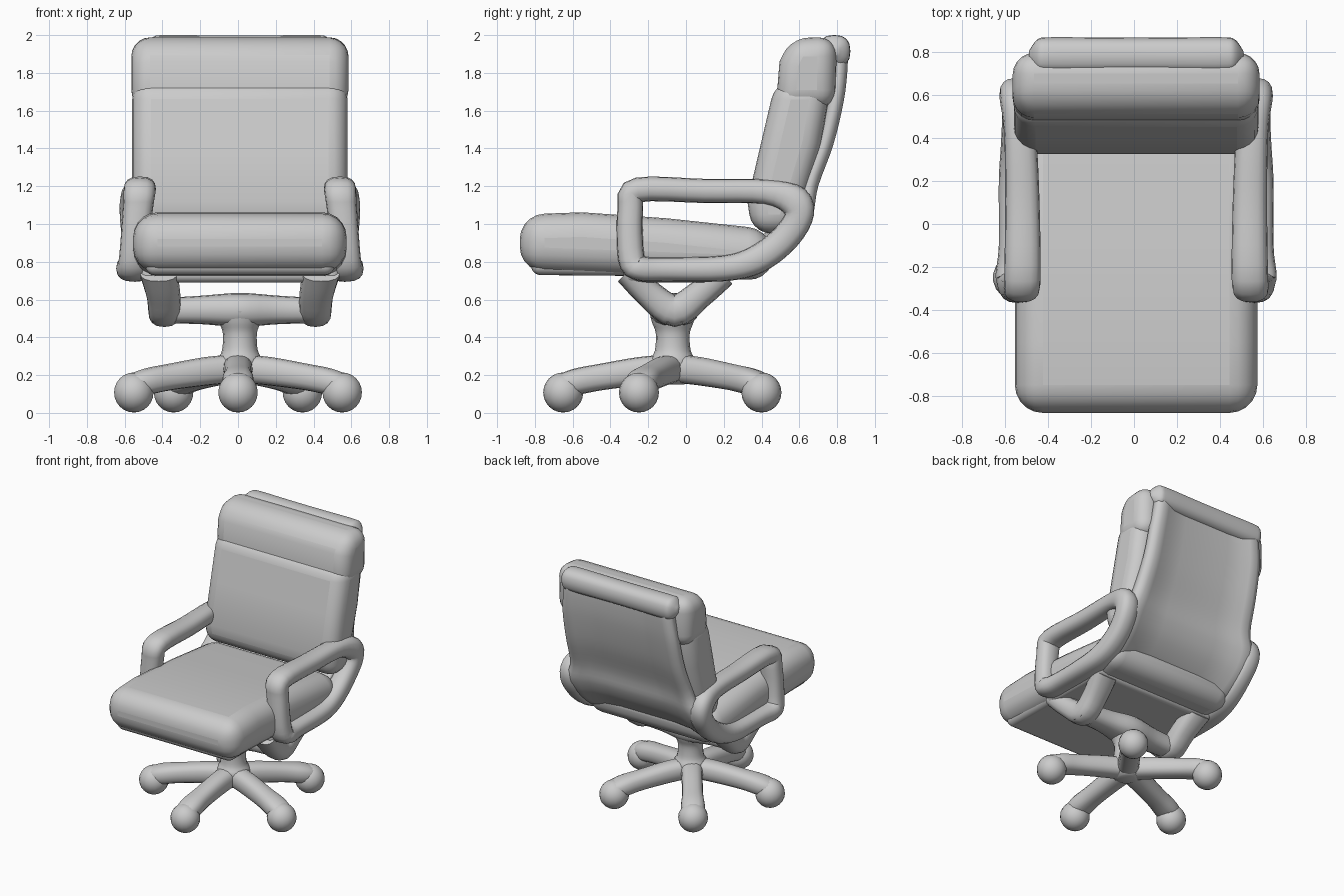
import bpy, bmesh, math
from mathutils import Vector

if "Cube" in bpy.data.objects:
    bpy.data.objects.remove(bpy.data.objects["Cube"])

X0 = 0.01  # upper half sits very slightly off centre


def finish(bm, name, angle=50, recalc=True):
    if recalc:
        bmesh.ops.recalc_face_normals(bm, faces=bm.faces[:])
    me = bpy.data.meshes.new(name)
    bm.to_mesh(me)
    bm.free()
    ob = bpy.data.objects.new(name, me)
    bpy.context.collection.objects.link(ob)
    bpy.ops.object.select_all(action='DESELECT')
    ob.select_set(True)
    bpy.context.view_layer.objects.active = ob
    bpy.ops.object.shade_smooth_by_angle(angle=math.radians(angle))
    return ob


def smooth(pts, steps=4, closed=False):
    """Catmull-Rom through points of any dimension."""
    n, out = len(pts), []
    get = (lambda i: pts[i % n]) if closed else (lambda i: pts[min(max(i, 0), n - 1)])
    for i in range(n if closed else n - 1):
        for k in range(steps):
            t = k / steps
            out.append([0.5 * (2 * b + (c - a) * t + (2 * a - 5 * b + 4 * c - d) * t * t
                               + (3 * b - a - 3 * c + d) * t ** 3)
                        for a, b, c, d in zip(get(i - 1), get(i), get(i + 1), get(i + 2))])
    if not closed:
        out.append(list(pts[-1]))
    return out


def sweep(name, pts, side, closed=False, sides=16, power=0.8):
    """Sweep a rounded section along (x, y, z, half_width, half_height) points."""
    path = smooth(pts, 4, closed)
    n, side = len(path), Vector(side)
    bm, rings = bmesh.new(), []
    for i, p in enumerate(path):
        a = path[(i - 1) % n if closed else max(i - 1, 0)]
        b = path[(i + 1) % n if closed else min(i + 1, n - 1)]
        tan = (Vector(b[:3]) - Vector(a[:3])).normalized()
        nor = tan.cross(side).normalized()
        ring = []
        for k in range(sides):
            c, s = math.cos(k * math.tau / sides), math.sin(k * math.tau / sides)
            c = math.copysign(abs(c) ** power, c)
            s = math.copysign(abs(s) ** power, s)
            ring.append(bm.verts.new(Vector(p[:3]) + side * c * p[3] + nor * s * p[4]))
        rings.append(ring)
    for i in range(n if closed else n - 1):
        r, q = rings[i], rings[(i + 1) % n]
        for k in range(sides):
            j = (k + 1) % sides
            bm.faces.new((r[k], r[j], q[j], q[k]))
    if not closed:
        bm.faces.new(rings[0])
        bm.faces.new(rings[-1])
    return finish(bm, name)


def slab(name, profile, half, bevel):
    """Side profile (y, z) extruded across x with soft rounded edges."""
    bm = bmesh.new()
    f = bm.faces.new([bm.verts.new((X0 - half, y, z)) for y, z in profile])
    ext = bmesh.ops.extrude_face_region(bm, geom=[f])
    vs = [v for v in ext['geom'] if isinstance(v, bmesh.types.BMVert)]
    bmesh.ops.translate(bm, verts=vs, vec=(2 * half, 0, 0))
    ob = finish(bm, name)
    m = ob.modifiers.new('round', 'BEVEL')
    m.width, m.segments, m.limit_method, m.angle_limit = bevel, 5, 'ANGLE', math.radians(30)
    return ob


# Cushions and the plates under the seat
slab('seat', [(-.88, .75), (-.88, 1.05), (-.55, 1.062), (-.1, 1.03), (.46, .97), (.46, .70)], .565, .13)
slab('seat_pan', [(-.82, .73), (-.82, .87), (.3, .87), (.3, .72)], .50, .05)
slab('under_plate', [(-.33, .69), (-.33, .80), (.25, .80), (.25, .69)], .53, .04)
slab('back_cushion', [(.35, .95), (.325, 1.12), (.395, 1.42), (.475, 1.76),
                      (.77, 1.76), (.715, 1.42), (.635, 1.15), (.57, .95)], .57, .10)
slab('headrest', [(.475, 1.61), (.495, 1.86), (.555, 1.985), (.80, 1.99), (.79, 1.61)], .575, .10)
sweep('top_roll', [(X0 + x, .785, 1.915, r, r) for x, r in
                   ((-.50, .02), (-.46, .075), (-.40, .085), (-.2, .084), (0, .083), (.2, .084),
                    (.40, .085), (.46, .075), (.50, .02))], (0, 1, 0))

# Back shell: curved ribbon (y, z, half width) with raised side rims
path = smooth([(.855, 1.92, .47), (.855, 1.82, .48), (.835, 1.65, .50), (.78, 1.42, .51), (.70, 1.2, .53),
               (.67, 1.05, .58), (.585, .905, .58), (.42, .77, .55), (.22, .70, .48), (.08, .69, .42)], 4)
half = [(1, .06), (.97, .02), (.89, 0), (.78, .01), (.65, .03), (.4, .04)]
cols = [(-u, d) for u, d in half] + [(0, .04)] + half[::-1]
bm, rows = bmesh.new(), []
for i, (y, z, w) in enumerate(path):
    a, b = path[max(i - 1, 0)], path[min(i + 1, len(path) - 1)]
    t = Vector((0, b[0] - a[0], b[1] - a[1])).normalized()
    inward = Vector((0, t.z, -t.y))
    rows.append([bm.verts.new(Vector((X0 + u * w, y, z)) + inward * d) for u, d in cols])
for r, q in zip(rows, rows[1:]):
    for c in range(len(cols) - 1):
        bm.faces.new((r[c], r[c + 1], q[c + 1], q[c]))
shell = finish(bm, 'back_shell', recalc=False)
m = shell.modifiers.new('thickness', 'SOLIDIFY')
m.thickness, m.offset = .11, -1

# Arm loops (thicker where they sweep up to the back) and the V brackets beneath
for s, tag in ((-1, 'left'), (1, 'right')):
    loop = [(.565, -.29, .82, .075, .07), (.54, -.295, 1.08, .08, .068), (.53, -.255, 1.18, .085, .066),
            (.53, .1, 1.175, .08, .064), (.54, .42, 1.17, .075, .066), (.56, .575, 1.12, .075, .085),
            (.56, .595, 1.03, .075, .075), (.55, .51, .91, .075, .075), (.55, .37, .81, .08, .075),
            (.555, .2, .765, .085, .068), (.555, -.1, .76, .085, .064), (.565, -.24, .765, .09, .066)]
    sweep('arm_' + tag, [(X0 + s * x, y, z, w, h) for x, y, z, w, h in loop], (1, 0, 0), closed=True)
    sweep('bracket_' + tag, [(X0 + s * x, y, z, w, h) for x, y, z, w, h in (
        (.43, -.31, .745, .10, .07), (.405, -.19, .625, .09, .075), (.40, -.06, .54, .085, .085),
        (.405, .07, .625, .09, .075), (.43, .20, .735, .10, .07))], (1, 0, 0))

# Cross bar and column
sweep('cross_bar', [(-.45, -.06, .54, .08, .065), (-.2, -.06, .545, .09, .075), (X0, -.065, .545, .13, .09),
                    (.22, -.06, .545, .09, .075), (.47, -.06, .54, .08, .065)], (0, 1, 0))
CY = -.07
sweep('column', [(X0, CY, z, r, r) for z, r in
                 ((.15, .06), (.18, .10), (.27, .12), (.33, .095), (.42, .09), (.48, .11), (.54, .125))],
      (1, 0, 0), power=1)

# Five-star base with ball casters
for i in range(5):
    a = math.radians(-90 + 72 * i)
    dx, dy = math.cos(a), math.sin(a)
    sweep(f'base_leg_{i + 1}', [(dx * r, CY + dy * r, z, w, h) for r, z, w, h in (
        (.02, .235, .08, .075), (.18, .22, .075, .075), (.38, .19, .075, .07),
        (.51, .165, .085, .07), (.59, .14, .075, .06), (.63, .125, .04, .03))], (-dy, dx, 0))
    bm = bmesh.new()
    bmesh.ops.create_uvsphere(bm, u_segments=18, v_segments=12, radius=.106)
    caster = finish(bm, f'caster_{i + 1}')
    caster.location = (dx * .58, CY + dy * .58, .108)
